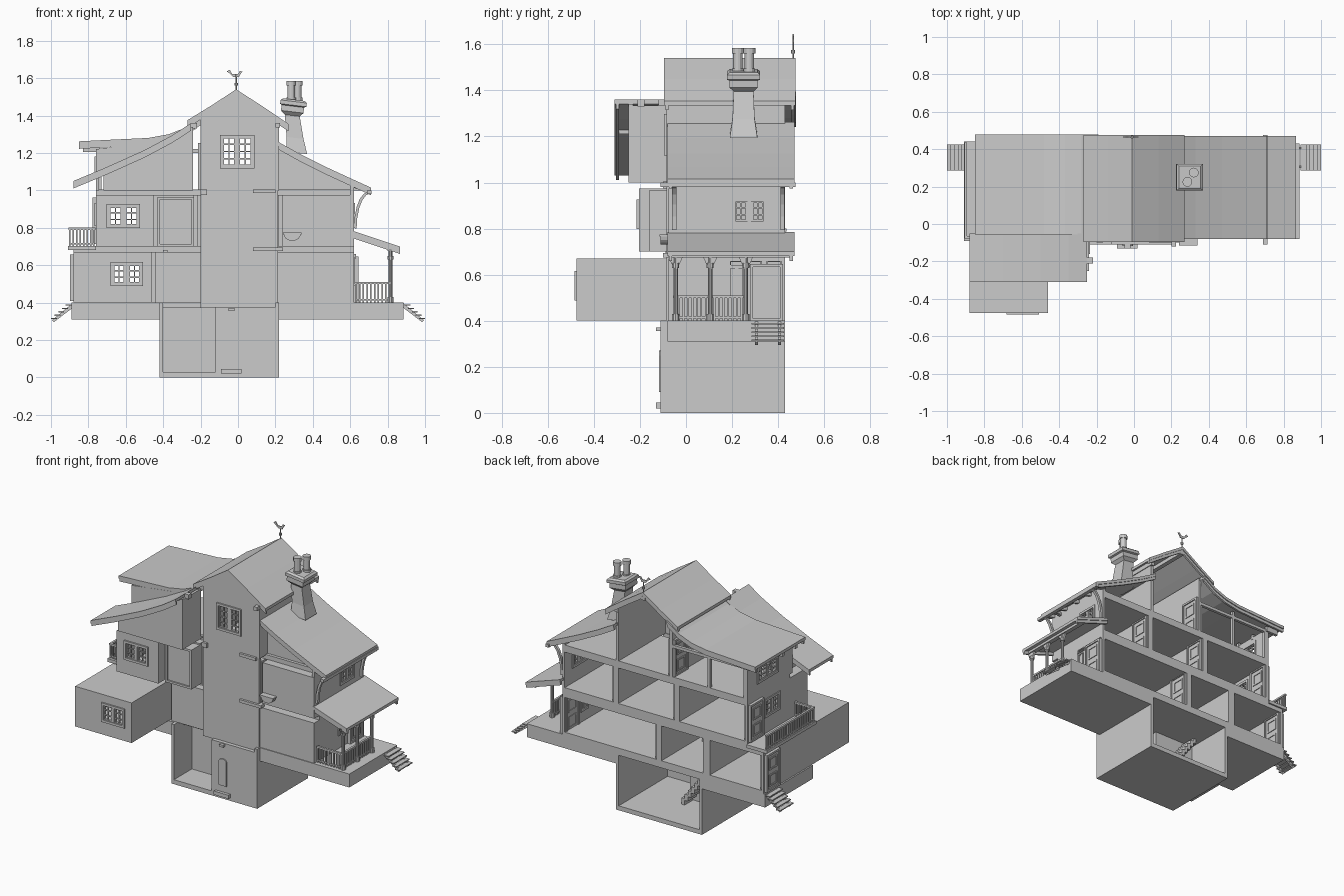
import bpy, bmesh, math

if "Cube" in bpy.data.objects:
    bpy.data.objects.remove(bpy.data.objects["Cube"])

def put(axis, u, v, a):
    return {'x': (a, u, v), 'y': (u, a, v), 'z': (u, v, a)}[axis]

def part(name, pieces):
    """One object from prisms (profile, axis, start, end)."""
    bm = bmesh.new()
    for pts, axis, a0, a1 in pieces:
        lo = [bm.verts.new(put(axis, u, v, a0)) for u, v in pts]
        hi = [bm.verts.new(put(axis, u, v, a1)) for u, v in pts]
        n = len(pts)
        bm.faces.new(lo)
        bm.faces.new(hi[::-1])
        for i in range(n):
            bm.faces.new((lo[i], hi[i], hi[(i + 1) % n], lo[(i + 1) % n]))
    return finish(name, bm)

def finish(name, bm):
    bmesh.ops.recalc_face_normals(bm, faces=bm.faces)
    me = bpy.data.meshes.new(name)
    bm.to_mesh(me)
    bm.free()
    ob = bpy.data.objects.new(name, me)
    bpy.context.collection.objects.link(ob)
    return ob

def rect(u0, u1, v0, v1):
    return [(u0, v0), (u1, v0), (u1, v1), (u0, v1)]

def box(x0, x1, y0, y1, z0, z1):
    return (rect(x0, x1, z0, z1), 'y', y0, y1)

def disc(x, y, r, z0, z1, n=10):
    return ([(x + r * math.cos(2 * math.pi * i / n), y + r * math.sin(2 * math.pi * i / n)) for i in range(n)], 'z', z0, z1)

def ring(u0, u1, v0, v1, t, axis, a0, a1):
    return [(r, axis, a0, a1) for r in (rect(u0, u0 + t, v0, v1), rect(u1 - t, u1, v0, v1),
            rect(u0 + t, u1 - t, v0, v0 + t), rect(u0 + t, u1 - t, v1 - t, v1))]

def wall(axis, a0, a1, u0, u1, v0, v1, hole=None):
    if not hole:
        return [(rect(u0, u1, v0, v1), axis, a0, a1)]
    h0, h1, k0, k1 = hole
    return [(r, axis, a0, a1) for r in (rect(u0, h0, v0, v1), rect(h1, u1, v0, v1),
            rect(h0, h1, v0, k0), rect(h0, h1, k1, v1))]

def window(name, axis, a, hole, cols=2, rows=3):
    """Casement pair: outer frame, centre post, two sashes, glazing bars."""
    h0, h1, k0, k1 = hole
    m = (h0 + h1) / 2
    p = ring(h0 - .012, h1 + .012, k0 - .012, k1 + .012, .016, axis, a - .015, a + .015)
    p.append((rect(m - .008, m + .008, k0, k1), axis, a - .01, a + .01))
    for s0, s1 in ((h0, m - .008), (m + .008, h1)):
        p += ring(s0, s1, k0, k1, .009, axis, a - .008, a + .008)
        for i in range(1, cols):
            u = s0 + (s1 - s0) * i / cols
            p.append((rect(u - .003, u + .003, k0, k1), axis, a - .005, a + .005))
        for j in range(1, rows):
            v = k0 + (k1 - k0) * j / rows
            p.append((rect(s0, s1, v - .003, v + .003), axis, a - .005, a + .005))
    part(name, p)

def door(name, x, z, y0=.29, y1=.41, h=.23):
    """Panelled door with frame, showing on both sides of a wall."""
    p = [(rect(y0, y1, z, z + h), 'x', x - .017, x + .017)]
    p += ring(y0 - .012, y1 + .012, z - .008, z + h + .012, .013, 'x', x - .024, x + .024)
    for k0, k1 in ((.02, .1), (.13, .21)):
        p += ring(y0 + .018, y1 - .018, z + k0, z + k1, .01, 'x', x - .022, x + .022)
    part(name, p)

T = .018
def room(name, x0, x1, yf, z0, z1, front=None, left=None, right=None, sides='lr', ysplit=.43):
    """Thin shell open at the back; ysplit ends the right wall early for a bay."""
    p = [box(x0, x1, yf, .43, z0, z0 + T), box(x0, x1, yf, .43, z1 - T, z1)]
    p += wall('y', yf, yf + T, x0, x1, z0 + T, z1 - T, front)
    if 'l' in sides:
        p += wall('x', x0, x0 + T, yf + T, .43, z0 + T, z1 - T, left)
    if 'r' in sides:
        p += wall('x', x1 - T, x1, yf + T, ysplit, z0 + T, z1 - T, right)
    part(name, p)
    for tag, axis, a, h in (('front', 'y', yf + .005, front), ('left', 'x', x0 + .009, left), ('right', 'x', x1 - .009, right)):
        if h:
            window(name + '_' + tag + '_window', axis, a, h)

# Cellar, with recessed stair bay and projecting door room
part('cellar', [box(-.42, .22, -.11, .43, 0, .03), box(-.42, -.4, -.11, .43, .03, .4), box(.2, .22, -.11, .43, .03, .4),
                box(-.4, .2, -.02, .43, .37, .4), box(-.4, -.12, .08, .1, .03, .37),
                box(-.12, .2, -.11, -.09, .03, .37), box(-.12, -.1, -.09, .1, .03, .37), box(-.12, .2, -.11, -.02, .36, .375)])
part('cellar_hatch', [box(-.062, -.005, -.118, -.105, .09, .25), ([(-.034 + .0285 * math.cos(math.pi * i / 8), .25 + .02 * math.sin(math.pi * i / 8)) for i in range(9)], 'y', -.118, -.105),
                      box(-.09, .02, -.13, -.105, .02, .045)])
def flight(name, xa, xb, za, zb, y0, y1, n=11):
    dx, dz = (xb - xa) / n, (zb - za) / n
    part(name, [box(*sorted((xa + i * dx, xa + (i + 1) * dx)), y0, y1, za + i * dz, za + (i + 1) * dz + .012) for i in range(n)])
flight('cellar_stairs', -.1, -.36, .03, .37, .1, .19)
flight('hall_stairs', -.16, -.4, .42, .67, -.05, .06)
flight('upper_stairs', -.18, .08, .71, .99, -.05, .06)

# Ground slab and outside steps
part('ground_slab', [box(-.89, -.42, -.08, .43, .31, .4), box(.22, .885, -.08, .43, .31, .4)])
for s, side in ((1, 'right'), (-1, 'left')):
    p = []
    for i in range(5):
        x = s * (.905 + i * .02)
        p.append(box(x - .016, x + .016, .285, .425, .383 - i * .018, .39 - i * .018))
    for y in (.3, .4):
        p.append(([(s * .88, .40), (s * .88, .375), (s * .985, .295), (s * .995, .305)], 'y', y, y + .012))
    part(side + '_steps', p)

# Rooms storey by storey
room('left_ground_room', -.88, -.46, -.475, .4, .67, front=(-.67, -.52, .5, .605))
room('ground_hall', -.445, -.1, -.07, .4, .67)
room('right_ground_room', -.085, .62, -.075, .4, .67, right=(.19, .25, .5, .63), sides='r')
room('left_upper_room', -.76, -.45, -.205, .7, .975, front=(-.69, -.535, .81, .915), left=(.1, .24, .82, .92), ysplit=-.05)
room('left_upper_landing', -.46, -.235, -.07, .7, .975, sides='r')
room('upper_hall', -.22, .22, -.07, .7, .975, sides='r')
room('right_upper_room', .235, .62, -.075, .7, .975, right=(.21, .34, .83, .92), sides='r')
part('floor_frames', [box(-.88, .62, -.02, .43, .668, .702), box(-.76, .62, -.02, .43, .972, 1.005),
                      box(-.462, -.44, 0, .43, .4, .68), box(-.105, -.08, 0, .43, .4, .68),
                      box(-.24, -.215, 0, .43, .7, .98), box(.215, .24, 0, .43, .7, .98),
                      box(-.2, .215, -.085, -.06, .37, 1.0)])
part('alcove', ring(-.43, -.235, .70, .965, .014, 'y', -.16, -.06) + [box(-.42, -.245, -.15, -.07, .71, .955)])
part('wash_basin', [([(.29 + .045 * math.cos(math.pi * (1 + i / 8)), .765 + .035 * math.sin(math.pi * (1 + i / 8))) for i in range(9)], 'y', -.11, -.07),
                    box(.24, .34, -.115, -.07, .765, .775)])

# Attic: tall centre gable
h = (-.085, .075, 1.13, 1.285)
part('attic_gable_wall', wall('y', -.085, -.065, -.2, .22, 1.0, 1.29, h) +
     [([(-.2, 1.29), (.22, 1.29), (.22, 1.37), (-.01, 1.52), (-.2, 1.4)], 'y', -.085, -.065)])
window('attic_window', 'y', -.08, h, rows=4)
part('attic_side_walls', [box(-.2, -.18, -.065, .43, 1.0, 1.39), box(.2, .22, -.065, .43, 1.0, 1.37)])
# Right attic under the low roof
part('right_attic_wall', [([(.22, 1.0), (.66, 1.0), (.42, 1.12), (.22, 1.23)], 'y', 0, .02)])
# Left attic, front bay and end wall with window
part('left_attic_bay', [([(-.72, 1.0), (-.24, 1.0), (-.24, 1.34), (-.55, 1.17), (-.72, 1.09)], 'y', -.25, -.23),
                        box(-.26, -.24, -.25, -.05, 1.0, 1.335), box(-.72, -.24, -.25, -.02, 1.0, 1.012), box(-.72, -.7, -.25, -.05, 1.0, 1.09)])
part('left_attic_wall', [([(-.76, 1.07), (-.22, 1.33), (-.45, 1.26), (-.76, 1.22)], 'y', -.05, -.03)] +
     wall('x', -.76, -.742, -.05, .43, 1.0, 1.22, (.12, .32, 1.08, 1.17)))
window('left_attic_window', 'x', -.752, (.12, .32, 1.08, 1.17))
part('left_attic_posts', [box(-.75, -.73, .41, .43, 1.0, 1.22), box(-.48, -.46, .41, .43, 1.0, 1.25), box(-.76, -.2, .41, .43, 1.2, 1.22)])

# Roofs: a ribbon profile with thickness, plus bargeboards under each gable edge
def ribbon(pts, t, drop=0):
    top = [(x, z - drop) for x, z in pts]
    return top + [(x, z - t) for x, z in top[::-1]]
def roof(name, pts, y0, y1, t=.02):
    part(name, [(ribbon(pts, t), 'y', y0, y1)])
    part(name + '_bargeboards', [(ribbon(pts, .024, t - .004), 'y', y, y + .014) for y in (y0 + .006, y1 - .02)])
roof('main_roof', [(-.27, 1.375), (-.14, 1.455), (-.01, 1.54), (.13, 1.45), (.27, 1.355)], -.095, .475)
roof('right_roof', [(.21, 1.262), (.33, 1.195), (.47, 1.125), (.6, 1.065), (.71, 1.015)], -.08, .47)
roof('left_low_roof', [(-.88, 1.05), (-.7, 1.125), (-.5, 1.215), (-.35, 1.295), (-.25, 1.36)], -.31, -.05)
roof('left_raised_roof', [(-.85, 1.262), (-.65, 1.272), (-.48, 1.28), (-.37, 1.3), (-.28, 1.335), (-.19, 1.395)], -.055, .478)
roof('porch_roof', [(.61, .785), (.7, .755), (.865, .70)], -.08, .47)
part('right_roof_rafters', [([(.6, 1.045), (.69, 1.005), (.69, .99), (.6, 1.02)], 'y', y, y + .015) for y in (-.06, .06, .18, .3, .42)] +
     [box(.69, .715, -.11, .475, .98, 1.0), box(.6, .62, -.07, .43, .97, 1.05)])
part('raised_roof_beams', [box(-.83, -.74, y, y + .02, 1.205, 1.24) for y in (0, .14, .28, .42)])
part('roof_purlins', [box(-.025, .005, -.085, .47, 1.485, 1.51), box(.2, .225, -.12, .44, 1.335, 1.36)])
part('wall_pegs', [box(-.47, -.44, -.29, -.24, 1.21, 1.23), box(-.25, -.22, -.21, -.18, 1.33, 1.36), box(-.05, -.02, -.13, -.08, .355, .37),
                   box(.08, .2, -.1, -.06, .985, 1.005), box(-.2, -.165, -.1, -.06, .975, 1.005), box(.08, .24, -.1, -.06, .675, .695)])

# Curved eaves brackets
arc = [(.62 + .075 * (1 - math.cos(i * math.pi / 10)), .8 + .19 * math.sin(i * math.pi / 10)) for i in range(6)]
part('eaves_brackets', [(arc + [(x + .014, z - .006) for x, z in arc[::-1]], 'y', y, y + .018) for y in (-.06, .41)])

# Porch posts and railings
def railing(name, runs, z0, z1, step=.019):
    p = []
    for (xa, ya), (xb, yb) in runs:
        n = max(2, round(math.hypot(xb - xa, yb - ya) / step))
        for r, k0, k1 in ((.007, z1 - .012, z1), (.004, z0 + .01, z0 + .018)):
            p.append(box(min(xa, xb) - r, max(xa, xb) + r, min(ya, yb) - r, max(ya, yb) + r, k0, k1))
        for i in range(n + 1):
            x, y = xa + (xb - xa) * i / n, ya + (yb - ya) * i / n
            p.append(box(x - .004, x + .004, y - .004, y + .004, z0, z1))
    part(name, p)
railing('porch_railing', [((.63, -.05), (.81, -.05)), ((.81, -.05), (.81, .26))], .4, .51)
railing('balcony_railing', [((-.9, -.07), (-.77, -.07)), ((-.9, -.07), (-.9, .43))], .70, .80)
part('balcony_deck', [box(-.91, -.76, -.09, .44, .68, .702)])
p = []
for y in (-.045, .105, .26):
    p += [disc(.815, y, .01, .4, .69), disc(.815, y, .016, .4, .43), disc(.815, y, .016, .63, .65)]
    p += [([(y, .61), (y + s * .035, .685), (y, .685)], 'x', .808, .822) for s in (-1, 1)]
p += [box(.8, .83, -.07, .46, .675, .695)]
part('porch_posts', p)
part('porch_transoms', [q for y in (.19, .265, .35) for q in ring(y, y + .065, .635, .66, .006, 'x', .615, .632)])

# Doors in the partitions and end walls
for name, x, z in (('right_front_door', .62, .405), ('left_side_door', -.875, .415), ('ground_left_door', -.452, .42), ('ground_right_door', -.092, .42),
                   ('upper_left_door', -.228, .72), ('upper_right_door', .227, .72), ('balcony_door', -.755, .72), ('attic_left_door', -.19, 1.01)):
    door(name, x, z)

# Chimney: lofted crooked shaft and cap with two pots
bm = bmesh.new()
rings = []
for cx, hx, hy, z in ((.315, .055, .06, 1.2), (.305, .045, .048, 1.28), (.29, .04, .043, 1.40), (.29, .06, .062, 1.42),
                      (.293, .06, .062, 1.45), (.295, .07, .072, 1.455), (.298, .07, .072, 1.475), (.298, .058, .06, 1.485)):
    rings.append([bm.verts.new((cx + a * hx, .25 + b * hy, z - .12 * a * hx)) for a, b in ((-1, -1), (1, -1), (1, 1), (-1, 1))])
for r, q in zip(rings, rings[1:]):
    for i in range(4):
        bm.faces.new((r[i], r[(i + 1) % 4], q[(i + 1) % 4], q[i]))
bm.faces.new(rings[0])
bm.faces.new(rings[-1])
finish('chimney', bm)
for i, (x, y) in enumerate(((.285, .225), (.32, .275))):
    part('chimney_pot_%d' % (i + 1), [disc(x, y, .025, 1.475, 1.495, 12), disc(x, y, .02, 1.49, 1.56, 12), disc(x, y, .026, 1.56, 1.585, 12)])

# Weathervane with a small bird
part('weathervane', [disc(-.01, .465, .004, 1.52, 1.62, 6), disc(-.01, .465, .009, 1.56, 1.575, 8),
                     ([(-.06, 1.635), (-.045, 1.645), (-.03, 1.622), (.0, 1.622), (.01, 1.638), (.025, 1.635), (.012, 1.62), (.005, 1.605), (-.025, 1.605), (-.045, 1.625)], 'y', .462, .468)])
